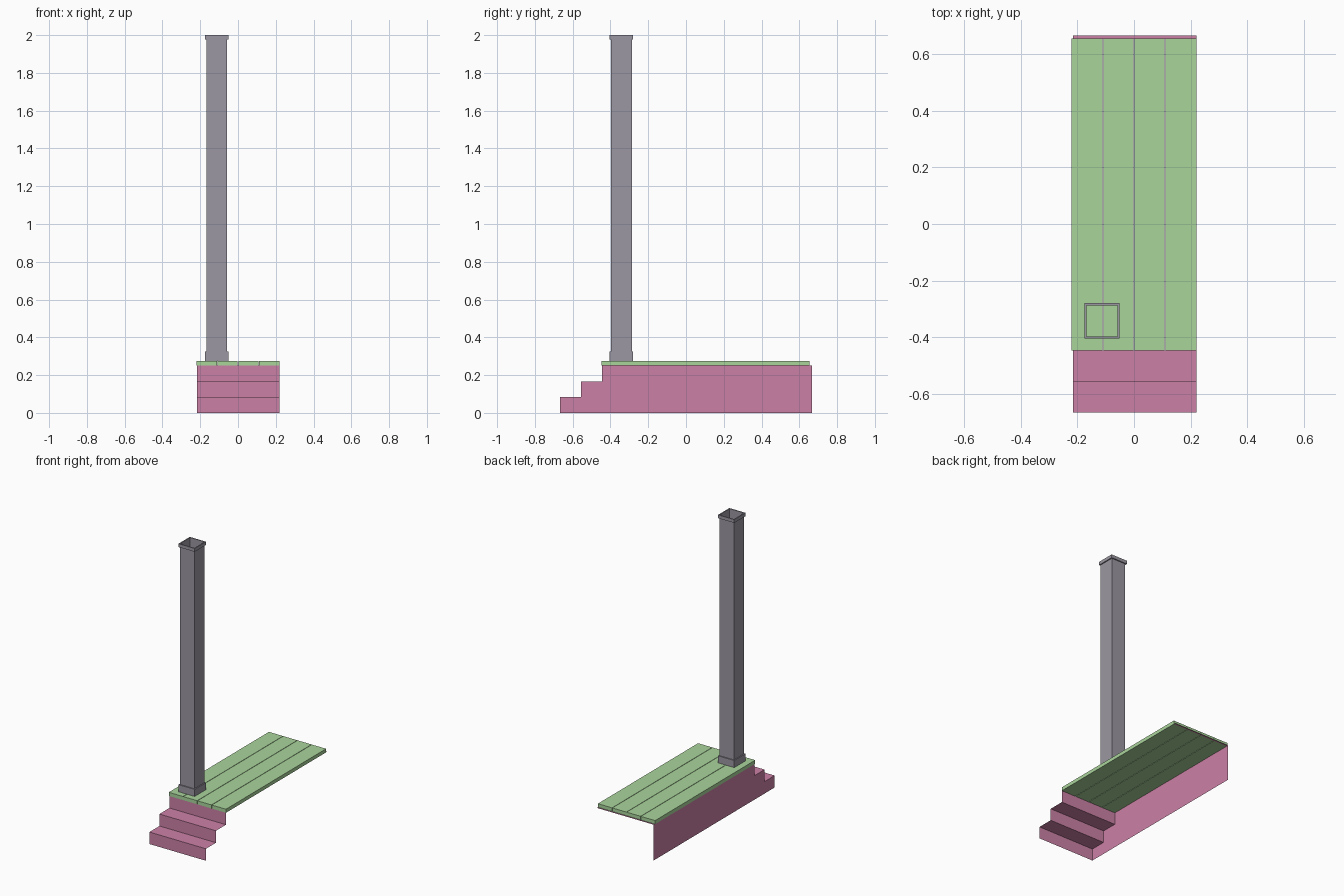
import bpy
import bmesh

if "Cube" in bpy.data.objects:
    bpy.data.objects.remove(bpy.data.objects["Cube"])

W, D = 0.22, 0.666          # half width and half depth of the porch
XL = -0.216                 # left wall plane
DECK_Z, DECK_TOP = 0.25, 0.275


def material(name, color):
    m = bpy.data.materials.new(name)
    m.diffuse_color = color
    m.use_nodes = True
    m.node_tree.nodes["Principled BSDF"].inputs["Base Color"].default_value = m.diffuse_color
    return m


def add_object(name, bm, mat):
    mesh = bpy.data.meshes.new(name)
    bm.to_mesh(mesh)
    bm.free()
    mesh.materials.append(mat)
    ob = bpy.data.objects.new(name, mesh)
    bpy.context.collection.objects.link(ob)
    return ob


pink = material("step_pink", (0.60, 0.22, 0.38, 1))
green = material("deck_green", (0.40, 0.66, 0.33, 1))
grey = material("post_grey", (0.33, 0.31, 0.36, 1))

# Steps: three risers and two treads as an open sheet
profile = [(-D, 0.0)]
for i in range(3):
    y, z = -D + i * 0.11, DECK_Z * (i + 1) / 3
    profile.append((y, z))
    if i < 2:
        profile.append((y + 0.11, z))
bm = bmesh.new()
left = [bm.verts.new((XL, y, z)) for y, z in profile]
right = [bm.verts.new((W, y, z)) for y, z in profile]
for i in range(len(profile) - 1):
    bm.faces.new((left[i], right[i], right[i + 1], left[i + 1]))

# Left foundation wall, sharing the step edge
back_top = bm.verts.new((XL, D, DECK_Z))
back_bottom = bm.verts.new((XL, D, 0))
bm.faces.new(left + [back_top, back_bottom])

# Narrow ledge behind the deck boards
bm.faces.new([back_top] + [bm.verts.new(p) for p in (
    (XL, 0.653, DECK_Z), (W, 0.653, DECK_Z), (W, D, DECK_Z))])
add_object("steps_and_side_wall", bm, pink)

# Deck boards
y0, y1, gap = -0.447, 0.654, 0.003
bw = 2 * W / 4
for i in range(4):
    a = -W + i * bw + (gap / 2 if i > 0 else 0)
    b = -W + (i + 1) * bw - (gap / 2 if i < 3 else 0)
    bm = bmesh.new()
    bmesh.ops.create_cube(bm, size=1)
    bmesh.ops.scale(bm, vec=(b - a, y1 - y0, DECK_TOP - DECK_Z), verts=bm.verts)
    bmesh.ops.translate(bm, vec=((a + b) / 2, (y0 + y1) / 2, (DECK_TOP + DECK_Z) / 2),
                        verts=bm.verts)
    add_object(f"deck_board_{i + 1}", bm, green)

# Hollow square post with base trim and top trim, open at both ends
PX, PY = -0.113, -0.342
rings = [(0.0625, DECK_TOP), (0.0625, 0.324), (0.055, 0.324), (0.055, 1.977),
         (0.0625, 1.977), (0.0625, 2.0), (0.055, 2.0), (0.055, 1.977)]
bm = bmesh.new()
loops = [[bm.verts.new((PX + sx * r, PY + sy * r, z))
          for sx, sy in ((-1, -1), (1, -1), (1, 1), (-1, 1))] for r, z in rings]
for lo, hi in zip(loops, loops[1:]):
    for k in range(4):
        n = (k + 1) % 4
        bm.faces.new((lo[k], lo[n], hi[n], hi[k]))
bmesh.ops.remove_doubles(bm, verts=bm.verts, dist=1e-5)
add_object("porch_post", bm, grey)
